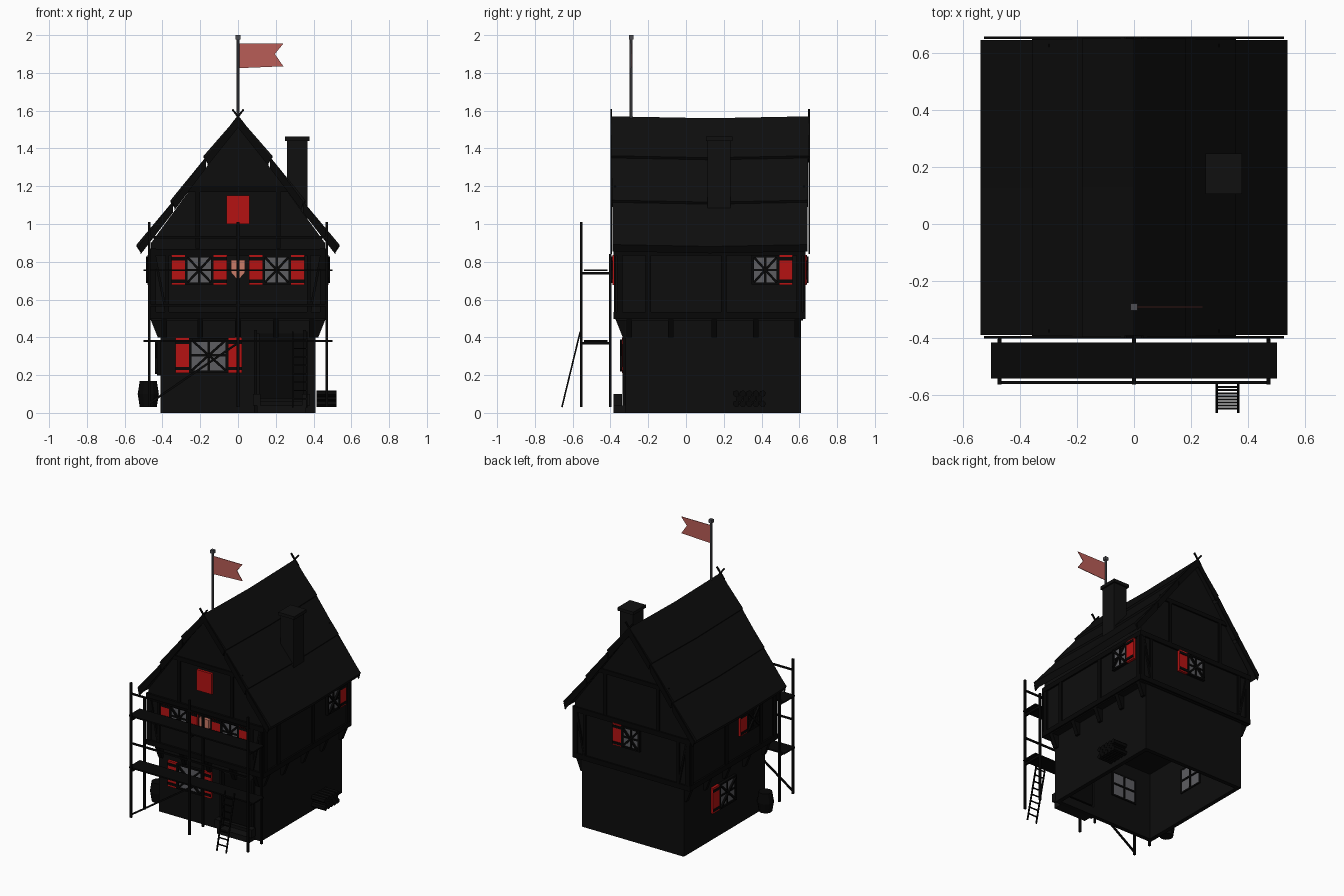
import bpy, bmesh, math
from mathutils import Vector, Matrix

cube = bpy.data.objects.get("Cube")
if cube:
    bpy.data.objects.remove(cube)


def material(name, r, g, b):
    m = bpy.data.materials.new(name)
    m.use_nodes = True
    m.diffuse_color = (r, g, b, 1)
    bsdf = m.node_tree.nodes["Principled BSDF"]
    bsdf.inputs["Base Color"].default_value = (r, g, b, 1)
    bsdf.inputs["Roughness"].default_value = 0.9
    return m


wall = material("dark wall", .004, .004, .004)
timber = material("black timber", .002, .002, .002)
tile = material("dark roof", .004, .004, .004)
brick = material("dark brick", .005, .005, .005)
red = material("red paint", .46, .006, .006)
glass = material("grey glass", .11, .11, .12)
iron = material("grey metal", .075, .075, .085)
cloth = material("flag cloth", .48, .11, .095)
crest = material("crest paint", .6, .2, .14)


def finish(name, bm, mat, frame=None):
    if frame:
        bm.transform(frame)
    bmesh.ops.recalc_face_normals(bm, faces=bm.faces)
    mesh = bpy.data.meshes.new(name)
    bm.to_mesh(mesh)
    bm.free()
    mesh.materials.append(mat)
    obj = bpy.data.objects.new(name, mesh)
    bpy.context.collection.objects.link(obj)
    return obj


def box(name, x, y, z, mat, frame=None):
    bm = bmesh.new()
    bmesh.ops.create_cube(bm, size=1)
    size = Vector((x[1] - x[0], y[1] - y[0], z[1] - z[0]))
    mid = Vector((x[0] + x[1], y[0] + y[1], z[0] + z[1])) / 2
    bm.transform(Matrix.Translation(mid) @ Matrix.Diagonal(size).to_4x4())
    return finish(name, bm, mat, frame)


def bar(name, p, q, r, mat, frame=None, sides=4):
    p, q = Vector(p), Vector(q)
    bm = bmesh.new()
    bmesh.ops.create_cone(bm, cap_ends=True, segments=sides, radius1=r, radius2=r, depth=(q - p).length)
    turn = (q - p).to_track_quat('Z', 'Y').to_matrix().to_4x4()
    bm.transform(Matrix.Translation((p + q) / 2) @ turn @ Matrix.Rotation(math.pi / 4, 4, 'Z'))
    return finish(name, bm, mat, frame)


def prism(name, pts, y0, y1, mat, frame=None, sag=0):
    # Outline in x and z, extruded along y, with an optional dip in the middle
    bm = bmesh.new()
    face = bm.faces.new([bm.verts.new((x, y0, z)) for x, z in pts])
    out = bmesh.ops.extrude_face_region(bm, geom=[face])
    bmesh.ops.translate(bm, vec=(0, y1 - y0, 0), verts=[g for g in out["geom"] if isinstance(g, bmesh.types.BMVert)])
    if sag:
        mid = (y0 + y1) / 2
        bmesh.ops.bisect_plane(bm, geom=bm.verts[:] + bm.edges[:] + bm.faces[:], plane_co=(0, mid, 0), plane_no=(0, 1, 0))
        for v in bm.verts:
            if abs(v.co.y - mid) < .01:
                v.co.z -= sag
    return finish(name, bm, mat, frame)


def place(x, y, z, degrees):
    return Matrix.Translation((x, y, z)) @ Matrix.Rotation(math.radians(degrees), 4, 'Z')


FRONT, BACK, LOW, HIGH = -.37, .62, .41, .46

# Ground floor: four thin walls, open below, with a doorway
for s in (-1, 1):
    box("side_wall", sorted((s * LOW, s * (LOW - .03))), (-.32, .61), (0, .5), wall)
box("back_wall", (-LOW, LOW), (.58, .61), (0, .5), wall)
box("front_wall_left", (-LOW, .1), (-.32, -.29), (0, .5), wall)
box("front_wall_right", (.36, LOW), (-.32, -.29), (0, .5), wall)
box("front_wall_lintel", (.1, .36), (-.32, -.29), (.42, .5), wall)
box("door", (.111, .36), (-.315, -.295), (.075, .42), timber)
box("door_sill", (.1, .36), (-.32, -.29), (0, .062), wall)
box("door_step", (.1, .36), (-.385, -.32), (0, .04), brick)
for x in (.1, .36):
    box("door_post", (x - .015, x), (-.335, -.31), (0, .44), timber)
    box("step_bollard", (x - .02, x + .02), (-.385, -.34), (.04, .1), brick)

# Upper floor and gable in one block
prism("upper_floor", [(-HIGH, .49), (HIGH, .49), (HIGH, .9), (0, 1.53), (-HIGH, .9)], FRONT, BACK, wall)

# Timber frame
for z in (.515, .85):
    box("front_beam", (-.47, .47), (FRONT - .015, FRONT), (z - .018, z + .018), timber)
    box("back_beam", (-.47, .47), (BACK, BACK + .012), (z - .018, z + .018), timber)
    for s in (-1, 1):
        box("side_beam", sorted((s * HIGH, s * .472)), (FRONT - .012, BACK + .01), (z - .018, z + .018), timber)
for y0, y1 in ((FRONT - .01, FRONT), (BACK, BACK + .01)):
    box("gable_beam", (-.3, .3), (y0, y1), (1.17, 1.2), timber)
    for s in (-1, 1):
        box("corner_post", sorted((s * .435, s * .47)), (y0, y1), (.5, .87), timber)
        box("gable_post", sorted((s * .2, s * .225)), (y0, y1), (.87, 1.2), timber)
        box("frame_post", sorted((s * .365, s * .385)), (y0, y1), (.5, .86), timber)
        bar("frame_brace", (s * .38, (y0 + y1) / 2, .53), (s * .44, (y0 + y1) / 2, .83), .009, timber)
for s in (-1, 1):
    for y in (-.35, -.2, .2, .6):
        box("side_post", sorted((s * HIGH, s * .47)), (y - .015, y + .015), (.5, .87), timber)

# Brackets beneath the overhang
profile = [(0, .5), (0, .4), (.015, .4), (.055, .5)]
for x in (-.39, -.2, 0, .2, .39):
    prism("front_bracket", profile, -.015, .015, timber, place(x, -.32, 0, -90))
for s, turn in ((1, 0), (-1, 180)):
    for y in (-.3, -.08, .15, .37, .59):
        prism("side_bracket", profile, -.015, .015, timber, place(s * LOW, y, 0, turn))


def shutter(x0, x1, h, frame):
    box("shutter", (x0, x1), (-.018, 0), (-h, h), red, frame)
    for z in (-.75 * h, .75 * h):
        box("shutter_strap", (x0, x1), (-.023, -.018), (z - .009, z + .009), timber, frame)


def window(frame, w, h, sides, pane=True):
    # Pane, frame, crossbars and two diagonal boards, plus side shutters
    box("window_pane", (-w, w), (-.01, .034), (-h, h), glass if pane else timber, frame)
    box("window_mullion", (-.006, .006), (-.016, .04), (-h, h), timber, frame)
    box("window_crossbar", (-w, w), (-.016, .04), (-.006, .006), timber, frame)
    for s in (-1, 1):
        box("window_jamb", sorted((s * w, s * (w + .014))), (-.02, .036), (-h - .012, h + .012), timber, frame)
        box("window_rail", (-w, w), (-.02, .036), sorted((s * h, s * (h + .012))), timber, frame)
        bar("window_board", (-w, -.022, -s * h), (w, -.022, s * h), .009, timber, frame)
    for s in sides:
        shutter(*sorted((s * (w + .014), s * (w + .085))), h + .013, frame)


window(place(-.155, -.32, .305, 0), .09, .08, (-1, 1))
for x in (-.205, .205):
    window(place(x, FRONT, .757, 0), .062, .066, (-1, 1))
window(place(HIGH, .42, .757, 90), .06, .066, (1,))
window(place(0, BACK, .757, 180), .06, .066, (-1,))
window(place(-LOW, .13, .29, -90), .085, .08, (-1,))
window(place(-HIGH, -.09, .757, -90), .06, .066, (-1,), False)

# Attic hatch and painted crest
box("attic_hatch", (-.06, .06), (FRONT - .018, FRONT), (1, 1.15), red)
prism("crest", [(-.038, .81), (-.038, .745), (0, .7), (.038, .745), (.038, .81)], -.392, FRONT, crest)

# Roof courses overlapping downwards, with barge boards crossing at the peaks
line = [(0, 1.57), (.17, 1.355), (.345, 1.12), (.525, .885)]
for s in (-1, 1):
    for i, ((xa, za), (xb, zb)) in enumerate(zip(line, line[1:])):
        lift = .012
        pts = [(s * xa, za), (s * (xb + lift), zb + lift / 2), (s * (xb - .012), zb - .03), (s * xa, za - .05)]
        prism("roof_course", pts, -.395 + .003 * i, .65 - .003 * i, tile, sag=.01)
    for y in (-.4, .648):
        for (xa, za), (xb, zb) in zip(line, line[1:]):
            pts = [(s * xa, za), (s * xb, zb), (s * (xb - .01), zb - .045), (s * xa, za - .06)]
            prism("barge_board", pts, y, y + .008, timber)
        bar("peak_crossing", (s * .03, y + .004, 1.607), (-s * .03, y + .004, 1.53), .007, timber)

# Chimney
box("chimney", (.26, .367), (.115, .235), (1, 1.445), brick)
box("chimney_cap", (.25, .378), (.105, .247), (1.44, 1.462), brick)

# Flag
bar("flag_pole", (0, -.29, 1.53), (0, -.29, 1.98), .008, iron, sides=8)
box("pole_finial", (-.012, .012), (-.302, -.278), (1.976, 2), iron)
prism("flag", [(.005, 1.955), (.24, 1.955), (.195, 1.9), (.24, 1.835), (.005, 1.825)], -.292, -.288, cloth)

# Scaffold
for x in (-.47, 0, .47):
    bar("scaffold_front_post", (x, -.555, .03), (x, -.555, 1.01), .01, timber)
    bar("scaffold_rear_post", (x, -.402, .03), (x, -.402, .84), .009, timber)
    for z in (.368, .74):
        bar("scaffold_bearer", (x, -.555, z), (x, -.402, z), .01, timber)
for z in (.38, .755):
    box("scaffold_platform", (-.5, .5), (-.54, -.415), (z - .005, z + .005), timber)
for z in (.57, .93):
    bar("scaffold_rail", (-.475, -.555, z), (.475, -.555, z), .008, timber)
bar("scaffold_brace", (-.47, -.555, .05), (0, -.555, .37), .008, timber)

# Ladder
low, high = Vector((0, -.657, .03)), Vector((0, -.56, .43))
for x in (.29, .365):
    bar("ladder_rail", low + Vector((x, 0, 0)), high + Vector((x, 0, 0)), .006, timber)
for i in range(1, 9):
    p = low.lerp(high, i / 9)
    bar("ladder_rung", p + Vector((.29, 0, 0)), p + Vector((.365, 0, 0)), .005, timber)

# Barrel from two mirrored tapered halves
for name, z, r1, r2 in (("barrel_base", .065, .045, .056), ("barrel_top", .135, .056, .045)):
    bm = bmesh.new()
    bmesh.ops.create_cone(bm, cap_ends=True, segments=12, radius1=r1, radius2=r2, depth=.07)
    finish(name, bm, timber, place(-.475, -.235, z, 0))

# Stacked firewood
for row, z in enumerate((.048, .075, .102)):
    for i in range(5 - row % 2):
        y = .265 + .035 * i + .0175 * (row % 2)
        bar("firewood_log", (.415, y, z), (.522, y, z), .018, timber, sides=6)
